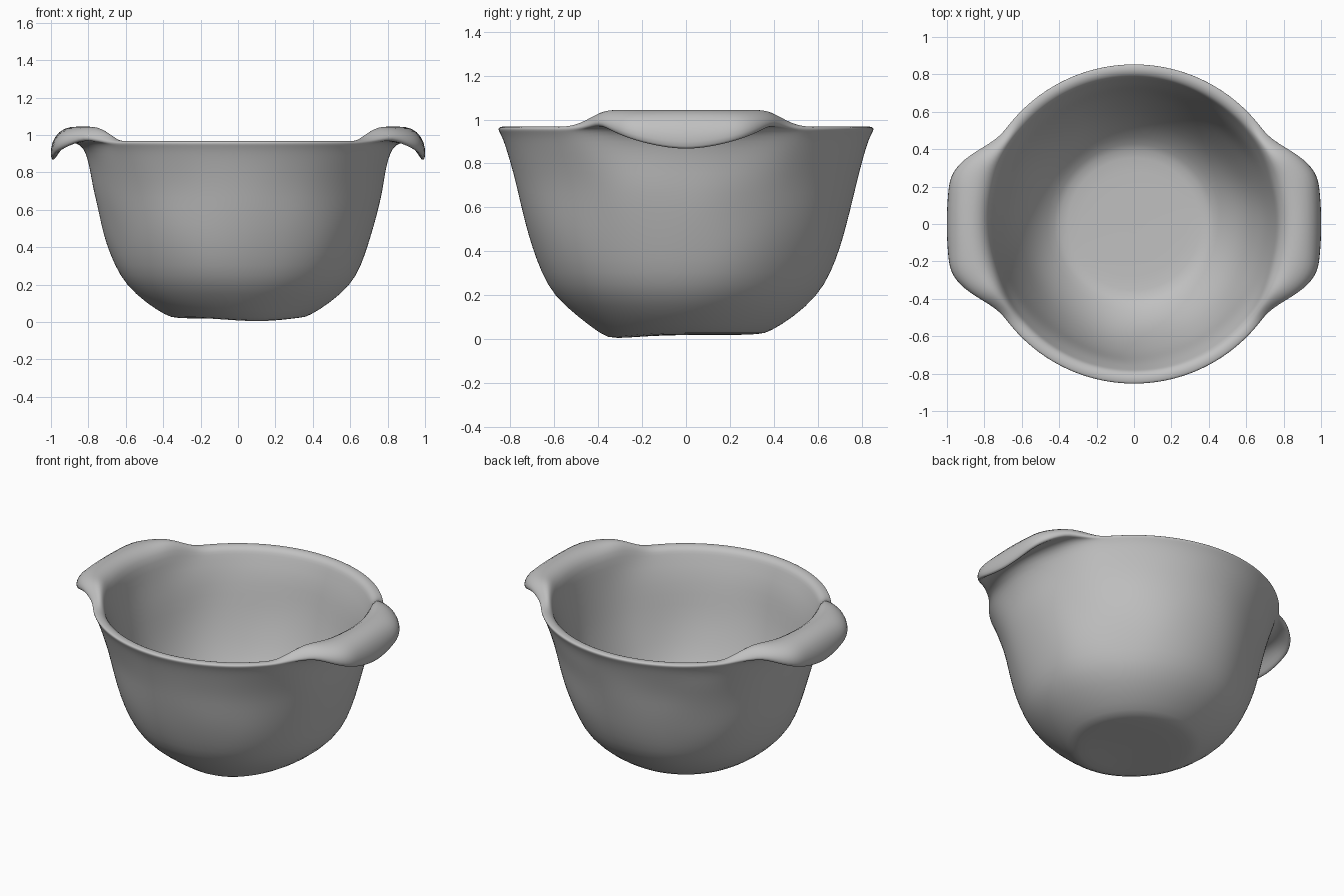
import bpy, bmesh, math
from mathutils import Vector, noise

cube = bpy.data.objects.get("Cube")
if cube:
    bpy.data.objects.remove(cube)

clay = bpy.data.materials.new("grey clay")
clay.use_nodes = True
GREY = (0.53, 0.53, 0.53, 1)
clay.diffuse_color = GREY
clay.node_tree.nodes["Principled BSDF"].inputs["Base Color"].default_value = GREY

# Outer wall from the underside up, and inner wall from the rim down (radius, height)
OUTER = [(.02, .018), (.2, .018), (.34, .021), (.38, .033), (.49, .1), (.6, .198),
         (.658, .3), (.702, .42), (.729, .52), (.752, .62), (.773, .71)]
INNER = [(.741, .82), (.715, .7), (.688, .57), (.643, .42), (.585, .28),
         (.505, .165), (.42, .09), (.375, .073), (.2, .07), (.02, .07)]

# Lip section: plain rim and curled handle
PLAIN = [(.8, .8), (.82, .87), (.834, .91), (.843, .93), (.849, .942), (.853, .95), (.854, .956),
         (.853, .961), (.848, .965), (.84, .967), (.828, .968), (.815, .966), (.8, .959),
         (.785, .945), (.774, .91)]
HANDLE = [(.787, .8), (.803, .87), (.825, .93), (.865, .96), (.91, .955), (.95, .92), (.975, .874),
          (.994, .858), (1.004, .893), (.997, .96), (.96, 1.02), (.9, 1.046), (.83, 1.045),
          (.775, 1.0), (.76, .92)]
# Height the curl regains toward the ends of the handle
UNCURL = [0, 0, 0, 0, .015, .05, .1, .125, .1, .05, .01, 0, 0, 0, 0]

SEGMENTS = 112


def smooth(value, start, end):
    t = min(1, max(0, (value - start) / (end - start)))
    return t * t * (3 - 2 * t)


def section(angle):
    """Profile of the bowl wall at one angle."""
    away = math.degrees(math.asin(min(1, abs(math.sin(angle)))))
    reach = 1 - smooth(away, 13, 36)
    lift = 1 - smooth(away, 23, 42)
    uncurl = min(1, (abs(math.sin(angle)) / .42) ** 1.8)
    lip = []
    for (pr, pz), (hr, hz), up in zip(PLAIN, HANDLE, UNCURL):
        # Straighten the outer edge of the handle across its middle
        bulge = hr + max(0, hr - .87) * .1 * min(1, away / 14) ** 2
        lip.append((pr + (bulge - pr) * reach,
                    pz + (hz + up * uncurl - pz) * lift))
    return OUTER + lip + INNER


def hand_shaped(r, z, angle):
    """Place a point, with the slight unevenness of a hand-formed pot."""
    x, y = r * math.cos(angle), r * math.sin(angle)
    wall = smooth(z, .05, .25) * (1 - smooth(z, .75, .9))
    lump = noise.noise(Vector((x, y, z)) * 3.2 + Vector((7, 2, 5)))
    r += .01 * lump * wall
    foot = (1 - smooth(z, .03, .06)) * smooth(r, .15, .33)
    z -= .02 * foot * max(0, math.cos(angle + 1.25)) ** 4
    return r * math.cos(angle), r * math.sin(angle), z


# Bowl with both handles as one continuous lofted skin
bm = bmesh.new()
columns = []
for i in range(SEGMENTS):
    a = math.tau * i / SEGMENTS
    columns.append([bm.verts.new(hand_shaped(r, z, a)) for r, z in section(a)])
for i, near in enumerate(columns):
    far = columns[(i + 1) % SEGMENTS]
    for j in range(len(near) - 1):
        bm.faces.new((near[j], far[j], far[j + 1], near[j + 1]))
for end in (0, -1):
    bm.faces.new([column[end] for column in columns])
bmesh.ops.recalc_face_normals(bm, faces=bm.faces)

mesh = bpy.data.meshes.new("bowl")
bm.to_mesh(mesh)
bm.free()
mesh.materials.append(clay)
mesh.shade_smooth()
bowl = bpy.data.objects.new("handled_bowl", mesh)
bpy.context.collection.objects.link(bowl)

skin = bowl.modifiers.new("smooth skin", "SUBSURF")
skin.levels = skin.render_levels = 1
